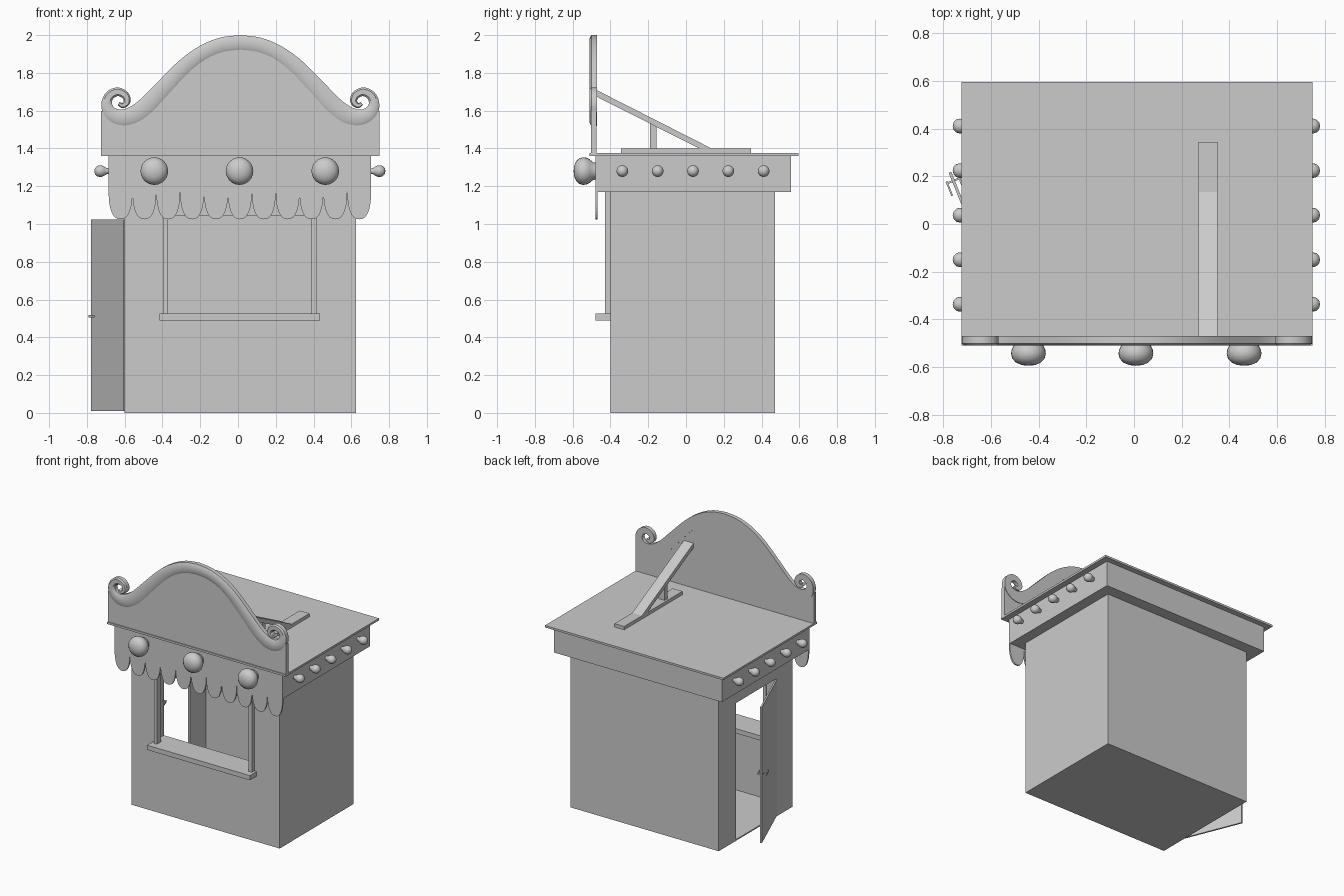
import bpy, bmesh, math
from mathutils import Vector, Matrix

if "Cube" in bpy.data.objects:
    bpy.data.objects.remove(bpy.data.objects["Cube"])

CX = 0.0125  # centre line of the booth


def make(name, bm, smooth=False):
    bmesh.ops.recalc_face_normals(bm, faces=bm.faces)
    me = bpy.data.meshes.new(name)
    bm.to_mesh(me)
    bm.free()
    ob = bpy.data.objects.new(name, me)
    bpy.context.collection.objects.link(ob)
    if smooth:
        bpy.ops.object.select_all(action='DESELECT')
        ob.select_set(True)
        bpy.context.view_layer.objects.active = ob
        bpy.ops.object.shade_smooth_by_angle(angle=math.radians(40))
    return ob


def box(name, x, y, z):
    bm = bmesh.new()
    bmesh.ops.create_cube(bm, size=1)
    for v in bm.verts:
        v.co = [(r[0] + r[1]) / 2 + c * (r[1] - r[0]) for r, c in zip((x, y, z), v.co)]
    return make(name, bm)


def prism(name, pts, axis, a, b):
    """Extrude a 2D outline along x (points are y,z) or along y (points are x,z)."""
    bm = bmesh.new()
    place = (lambda p, t: (t, p[0], p[1])) if axis == 'x' else (lambda p, t: (p[0], t, p[1]))
    f = bm.faces.new([bm.verts.new(place(p, a)) for p in pts])
    ext = bmesh.ops.extrude_face_region(bm, geom=[f])
    step = Vector(place((0, 0), b - a))
    bmesh.ops.translate(bm, vec=step, verts=[g for g in ext['geom'] if isinstance(g, bmesh.types.BMVert)])
    return make(name, bm)


def lathe(name, profile, origin, direction, n=24):
    """Spin (radius, height) points round an outward axis."""
    bm = bmesh.new()
    vs = [bm.verts.new((r, 0, h)) for r, h in profile]
    es = [bm.edges.new(p) for p in zip(vs, vs[1:])]
    bmesh.ops.spin(bm, geom=vs + es, cent=(0, 0, 0), axis=(0, 0, 1), angle=2 * math.pi, steps=n)
    bmesh.ops.remove_doubles(bm, verts=bm.verts, dist=1e-4)
    rot = Vector((0, 0, 1)).rotation_difference(Vector(direction)).to_matrix().to_4x4()
    bm.transform(Matrix.Translation(origin) @ rot)
    return make(name, bm, True)


def smooth_path(pts, steps=4):
    """Catmull-Rom interpolation."""
    p = [Vector(q) for q in pts]
    p = [2 * p[0] - p[1]] + p + [2 * p[-1] - p[-2]]
    out = []
    for a, b, c, d in zip(p, p[1:], p[2:], p[3:]):
        for i in range(steps):
            t = i / steps
            out.append(0.5 * (2 * b + (c - a) * t + (2 * a - 5 * b + 4 * c - d) * t * t
                              + (3 * b - a - 3 * c + d) * t ** 3))
    return out + [p[-2]]


# Hollow cabin: floor and walls round the window and the doorway
L, R, F, B, T, W = -0.60, 0.625, -0.40, 0.47, 1.17, 0.015
WL, WR, WB, WT = -0.385, 0.405, 0.50, 1.045
DF, DB, DT = -0.21, 0.267, 1.03
box("floor", (L, R), (F, B), (0, 0.01))
box("back_wall", (L, R), (B - W, B), (0, T))
box("right_wall", (R - W, R), (F, B), (0, T))
box("front_wall_low", (L, R), (F, F + W), (0, WB))
box("front_wall_left", (L, WL), (F, F + W), (WB, T))
box("front_wall_right", (WR, R), (F, F + W), (WB, T))
box("front_lintel", (WL, WR), (F, F + W), (WT, T))
box("left_wall_front", (L, L + W), (F, DF), (0, T))
box("left_wall_back", (L, L + W), (DB, B), (0, T))
box("door_lintel", (L, L + W), (DF, DB), (DT, T))

# Window posts and counter
box("window_post_left", (-0.395, -0.37), (-0.43, -0.38), (0.52, T))
box("window_post_right", (0.39, 0.415), (-0.43, -0.38), (0.52, T))
box("counter", (-0.415, 0.435), (-0.48, -0.285), (0.49, 0.525))

# Open door with handle, built along +y from the hinge and swung outwards
swing = Matrix.Translation((L, DF, 0)) @ Matrix.Rotation(math.radians(22), 4, 'Z')
for ob in (box("door", (-0.006, 0.006), (0, 0.46), (0.01, 1.025)),
           box("handle_stem", (-0.025, 0.025), (0.418, 0.426), (0.507, 0.517)),
           box("handle_bar_outer", (-0.032, -0.024), (0.365, 0.43), (0.505, 0.519)),
           box("handle_bar_inner", (0.024, 0.032), (0.365, 0.43), (0.505, 0.519))):
    ob.data.transform(swing)

# Fascia and roof
box("fascia", (-0.685, 0.705), (-0.48, 0.555), (T, 1.36))
box("roof", (-0.725, 0.75), (-0.51, 0.595), (1.36, 1.375))

# Scalloped valance
N = 11
w = 1.39 / N
for i in range(N):
    cx = -0.685 + w * (i + 0.5)
    arc = [math.pi * k / 16 for k in range(17)]
    pts = [(cx + math.copysign(abs(math.cos(t)) ** 0.8, math.cos(t)) * w / 2,
            1.172 - 0.147 * math.sin(t) ** 0.9 if 0 < k < 16 else 1.172)
           for k, t in enumerate(arc)]
    prism(f"scallop_{i + 1}", pts, 'y', -0.48, -0.468)

# Sign trim: half path (offset from centre, z, half width), curling into a volute
half = smooth_path([(0, 1.96, .04), (.10, 1.947, .04), (.20, 1.905, .04), (.30, 1.83, .042),
                    (.42, 1.706, .045), (.50, 1.623, .047), (.57, 1.575, .047), (.635, 1.563, .043),
                    (.688, 1.588, .036), (.708, 1.635, .028), (.692, 1.68, .025), (.65, 1.70, .023),
                    (.61, 1.682, .021), (.60, 1.648, .018), (.622, 1.627, .014), (.644, 1.638, .009)])
section = [(-1, -.55), (-.6, -1), (.6, -1), (1, -.55), (1, 1), (-1, 1)]
path = [Vector((-p.x, p.y, p.z)) for p in reversed(half[1:])] + half
bm = bmesh.new()
rings = []
for i, p in enumerate(path):
    d = path[min(i + 1, len(path) - 1)] - path[max(i - 1, 0)]
    n = Vector((-d.y, d.x)).normalized()
    rings.append([bm.verts.new((CX + p.x + n.x * p.z * s, -0.49 + 0.02 * t, p.y + n.y * p.z * s))
                  for s, t in section])
for a, b in zip(rings, rings[1:]):
    for k in range(6):
        bm.faces.new((a[k], a[k - 1], b[k - 1], b[k]))
bm.faces.new(rings[0])
bm.faces.new(rings[-1])
make("sign_trim", bm, True)

# Sign board under the trim
edge = [(p.x, p.y) for p in half[:29]] + [(.70, 1.575), (.7375, 1.60), (.7375, 1.36)]
outline = [(CX - x, z) for x, z in reversed(edge)] + [(CX + x, z) for x, z in edge[1:]]
prism("sign_board", outline, 'y', -0.503, -0.474)

# Prop behind the sign
PX = (0.27, 0.35)
box("prop_base", PX, (-0.345, 0.345), (1.375, 1.40))
box("prop_post", (0.285, 0.335), (-0.19, -0.155), (1.40, 1.535))
prism("prop_brace", [(-0.475, 1.675), (-0.475, 1.71), (0.135, 1.40), (0.07, 1.40)], 'x', *PX)

# Light bulbs on the front and both sides
big = [(.044, -.005), (.047, .012), (.062, .03), (.071, .048), (.073, .065),
       (.068, .085), (.052, .102), (.028, .112), (0, .115)]
small = [(.014, -.005), (.016, .01), (.024, .022), (.030, .035), (.031, .047),
         (.027, .061), (.016, .072), (0, .076)]
for i, x in enumerate((-0.443, 0.008, 0.462)):
    lathe(f"front_bulb_{i + 1}", big, (x, -0.48, 1.28), (0, -1, 0))
for i in range(5):
    y = -0.337 + i * 0.187
    lathe(f"right_bulb_{i + 1}", small, (0.705, y, 1.28), (1, 0, 0), 16)
    lathe(f"left_bulb_{i + 1}", small, (-0.685, y, 1.28), (-1, 0, 0), 16)
